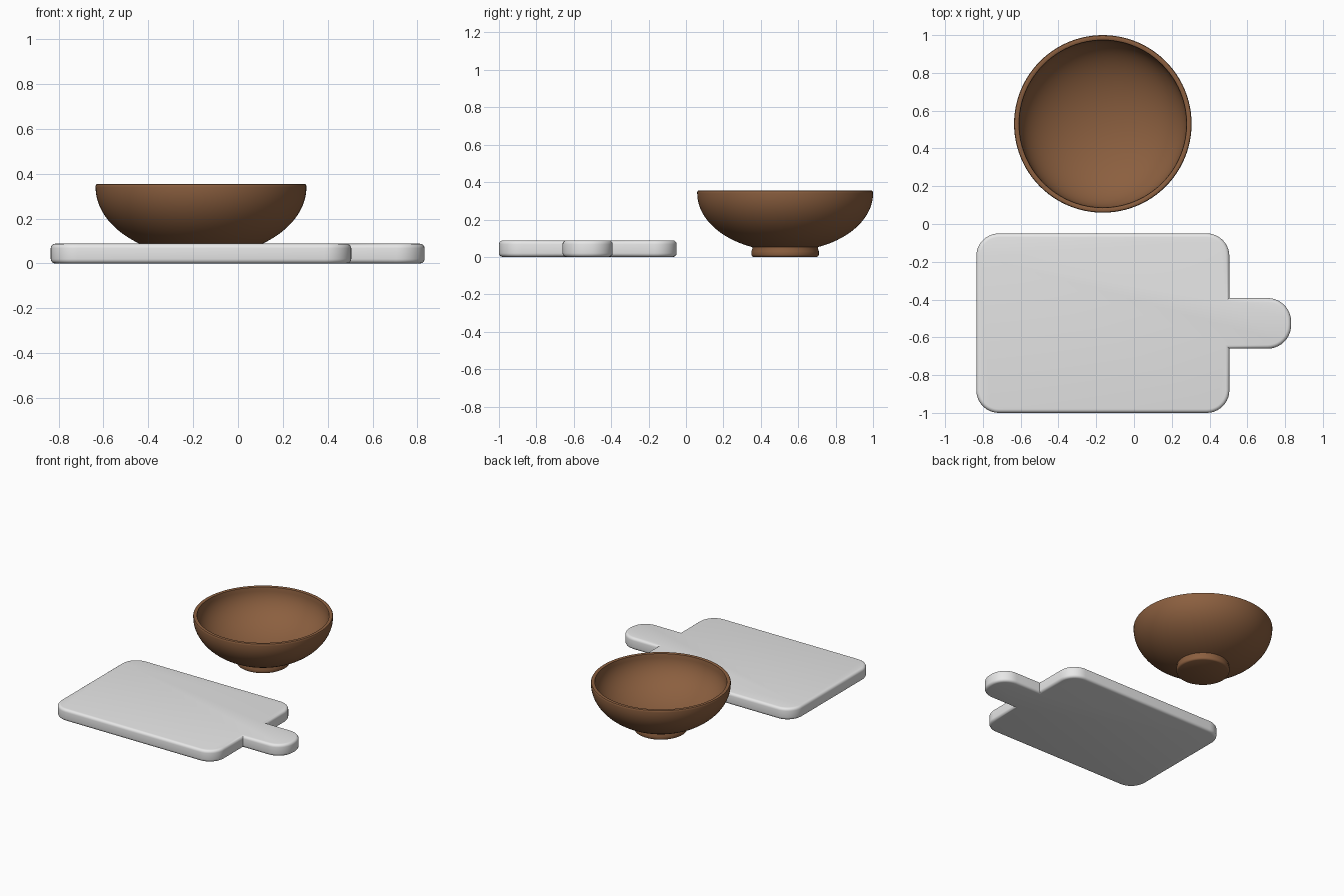
import bpy, bmesh, math
from mathutils import Vector

if "Cube" in bpy.data.objects:
    bpy.data.objects.remove(bpy.data.objects["Cube"])


def material(name, rgb):
    mat = bpy.data.materials.new(name)
    mat.use_nodes = True
    color = (*rgb, 1)
    mat.diffuse_color = color
    mat.node_tree.nodes["Principled BSDF"].inputs["Base Color"].default_value = color
    return mat


def finish(bm, name, mat, location=(0, 0, 0)):
    bmesh.ops.recalc_face_normals(bm, faces=bm.faces)
    mesh = bpy.data.meshes.new(name)
    bm.to_mesh(mesh)
    bm.free()
    obj = bpy.data.objects.new(name, mesh)
    bpy.context.collection.objects.link(obj)
    obj.location = location
    mesh.materials.append(mat)
    bpy.ops.object.select_all(action="DESELECT")
    obj.select_set(True)
    bpy.context.view_layer.objects.active = obj
    bpy.ops.object.shade_smooth_by_angle(angle=math.radians(40))
    return obj


def corner(cx, cy, radius, start, steps=10):
    """Quarter-circle outline points, counter-clockwise from start degrees."""
    angles = [math.radians(start + 90 * i / steps) for i in range(steps + 1)]
    return [(cx + radius * math.cos(a), cy + radius * math.sin(a)) for a in angles]


def lathe(name, profile, mat, location, segments=96):
    bm = bmesh.new()
    verts = [bm.verts.new((r, 0, z)) for r, z in profile]
    edges = [bm.edges.new(pair) for pair in zip(verts, verts[1:])]
    bmesh.ops.spin(bm, geom=verts + edges, cent=(0, 0, 0), axis=(0, 0, 1),
                   angle=math.tau, steps=segments, use_duplicate=False)
    bmesh.ops.remove_doubles(bm, verts=bm.verts, dist=0.0005)
    return finish(bm, name, mat, location)


wood = material("brown wood", (0.26, 0.115, 0.05))
pale = material("pale grey", (0.8, 0.8, 0.8))

# Cutting board: one rounded outline including the handle
left, right, tip = -0.835, 0.505, 0.832
front, back = -1.0, -0.05
handle_front, handle_back = -0.66, -0.392
R, H, THICK = 0.12, 0.125, 0.088
outline = (corner(left + R, front + R, R, 180)
           + corner(right - R, front + R, R, 270)
           + [(right, handle_front)]
           + corner(tip - H, handle_front + H, H, 270)
           + corner(tip - H, handle_back - H, H, 0)
           + [(right, handle_back)]
           + corner(right - R, back - R, R, 0)
           + corner(left + R, back - R, R, 90))
bm = bmesh.new()
base = bm.faces.new([bm.verts.new((x, y, 0)) for x, y in outline])
top = bmesh.ops.extrude_face_region(bm, geom=[base], use_keep_orig=True)["geom"]
bmesh.ops.translate(bm, vec=Vector((0, 0, THICK)),
                    verts=[v for v in top if isinstance(v, bmesh.types.BMVert)])
# Round the upper and lower rims only
rims = [e for e in bm.edges if abs(e.verts[0].co.z - e.verts[1].co.z) < 0.001]
bmesh.ops.bevel(bm, geom=rims, offset=0.02, segments=4, profile=0.5, affect="EDGES")
finish(bm, "cutting_board", pale)

# Bowl: foot, elliptical outer wall, rounded lip, elliptical inner wall
RADIUS, LIP, RIM_Z = 0.47, 0.028, 0.34
foot = [(0, 0), (0.17, 0), (0.177, 0.004), (0.18, 0.012), (0.18, 0.03), (0.175, 0.045)]


def wall(radius, depth, start, steps=24):
    angles = [math.radians(start + (90 - start) * i / steps) for i in range(steps + 1)]
    return [(radius * math.sin(a), RIM_Z - depth * math.cos(a)) for a in angles]


outer = wall(RADIUS, 0.31, 22)
inner = wall(RADIUS - LIP, 0.27, 0)[::-1]
lip = [(RADIUS, 0.347), (RADIUS - 0.003, 0.353), (RADIUS - 0.008, 0.355),
       (RADIUS - LIP + 0.008, 0.355), (RADIUS - LIP + 0.002, 0.352)]
lathe("bowl", foot + outer + lip + inner, wood, (-0.165, 0.53, 0))
